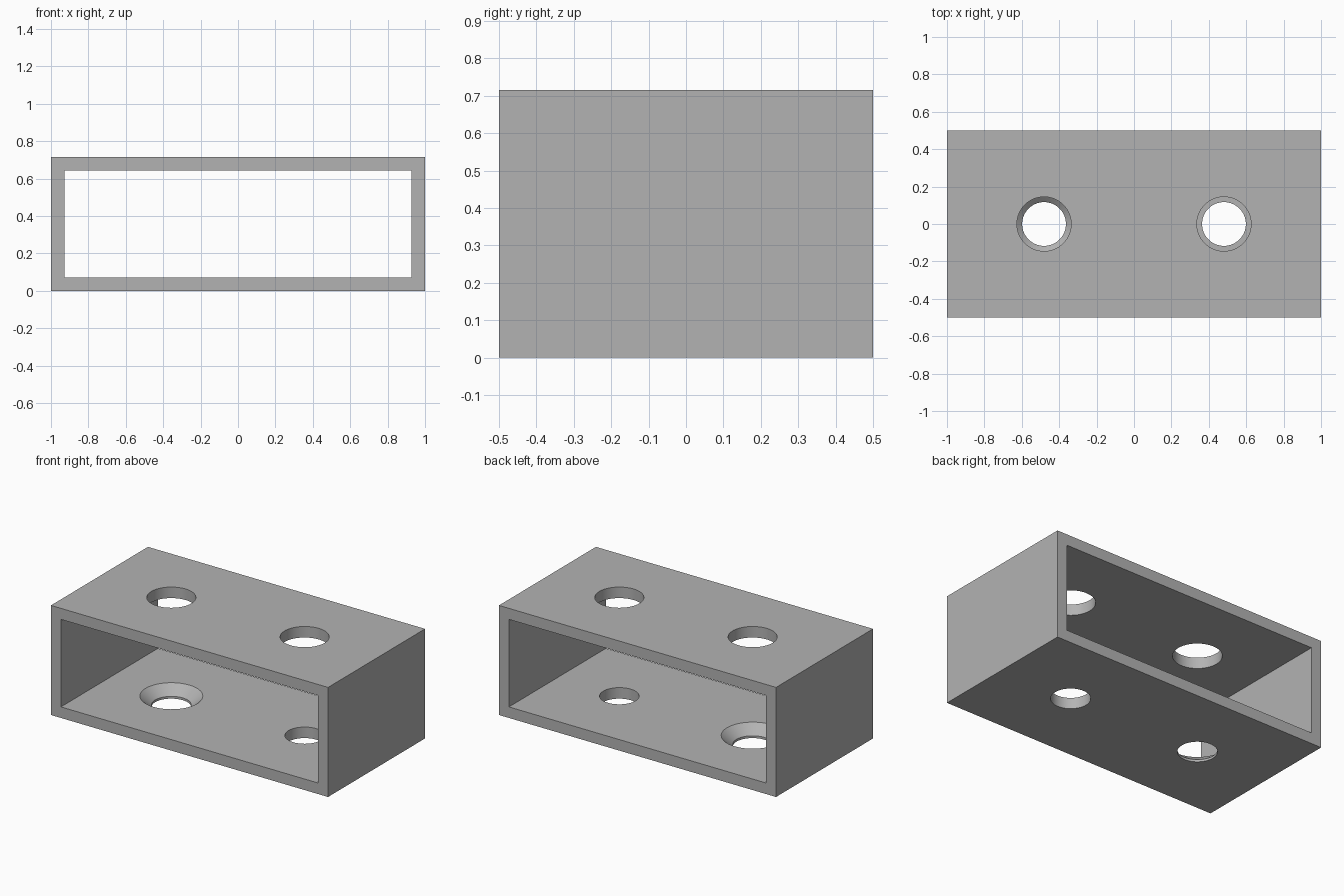
import bpy

WIDTH, DEPTH, HEIGHT, WALL = 2.0, 1.0, 0.715, 0.072
HOLE_X, TOP_R, BOTTOM_R, SINK_R, LIP = 0.481, 0.145, 0.117, 0.186, 0.015

if "Cube" in bpy.data.objects:
    bpy.data.objects.remove(bpy.data.objects["Cube"], do_unlink=True)

grey = bpy.data.materials.new("plain_grey")
grey.use_nodes = True
colour = (0.45, 0.45, 0.45, 1)
grey.diffuse_color = colour
grey.node_tree.nodes["Principled BSDF"].inputs["Base Color"].default_value = colour


def box(name, size):
    bpy.ops.mesh.primitive_cube_add(size=1, location=(0, 0, HEIGHT / 2))
    ob = bpy.context.object
    ob.name = name
    ob.scale = size
    bpy.ops.object.transform_apply(location=True, rotation=False, scale=True)
    ob.data.materials.append(grey)
    return ob


def drill(name, x, z0, z1, r0, r1):
    """Round cutter from z0 (radius r0) up to z1 (radius r1)."""
    bpy.ops.mesh.primitive_cone_add(vertices=64, radius1=r0, radius2=r1, depth=z1 - z0,
                                    location=(x, 0, (z0 + z1) / 2))
    ob = bpy.context.object
    ob.name = name
    ob.data.materials.append(grey)
    return ob


def cut(target, cutter):
    cutter.hide_render = True
    mod = target.modifiers.new("cut", "BOOLEAN")
    mod.operation = "DIFFERENCE"
    mod.solver = "EXACT"
    mod.object = cutter
    bpy.context.view_layer.objects.active = target
    bpy.ops.object.modifier_apply(modifier=mod.name)
    bpy.data.objects.remove(cutter, do_unlink=True)


# Rectangular tube, open at front and back
tube = box("rectangular_tube", (WIDTH, DEPTH, HEIGHT))
cut(tube, box("cavity_cutter", (WIDTH - 2 * WALL, DEPTH * 1.2, HEIGHT - 2 * WALL)))

# Wide access holes in the top, narrower screw holes in the bottom
for x in (-HOLE_X, HOLE_X):
    cut(tube, drill("top_cutter", x, HEIGHT - 2 * WALL, HEIGHT + WALL, TOP_R, TOP_R))
    cut(tube, drill("bottom_cutter", x, -WALL, 2 * WALL, BOTTOM_R, BOTTOM_R))

# Countersink on one screw hole, its cone continued past the floor
slope = (SINK_R - BOTTOM_R) / (WALL - LIP)
cut(tube, drill("countersink_cutter", -HOLE_X, LIP, 2 * WALL,
                BOTTOM_R, SINK_R + slope * WALL))

# Round bores shade smooth, corners stay sharp
bpy.ops.object.select_all(action="DESELECT")
tube.select_set(True)
bpy.context.view_layer.objects.active = tube
bpy.ops.object.shade_smooth_by_angle()
